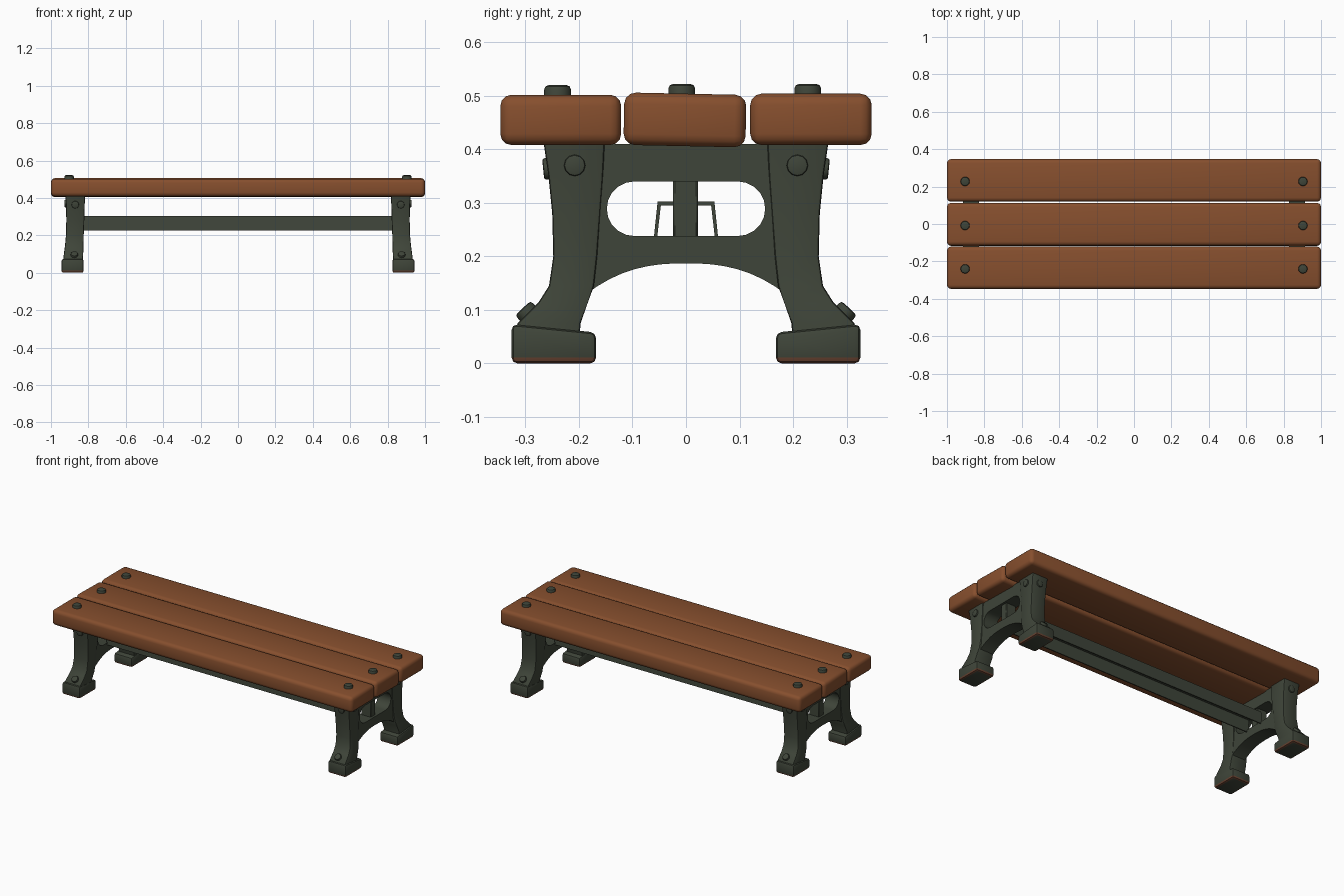
import bpy
import bmesh
import math
from mathutils import Vector, Matrix

if "Cube" in bpy.data.objects:
    bpy.data.objects.remove(bpy.data.objects["Cube"], do_unlink=True)


def material(name, rgb, rough):
    m = bpy.data.materials.new(name)
    m.use_nodes = True
    m.diffuse_color = (*rgb, 1)
    bsdf = m.node_tree.nodes["Principled BSDF"]
    bsdf.inputs["Base Color"].default_value = (*rgb, 1)
    bsdf.inputs["Roughness"].default_value = rough
    return m


WOOD = material("warm brown wood", (0.24, 0.078, 0.027), 0.7)
IRON = material("dark green iron", (0.049, 0.059, 0.041), 0.6)
RUST = material("rusty edge", (0.14, 0.055, 0.03), 0.8)


def finish(name, bm, *mats):
    bmesh.ops.recalc_face_normals(bm, faces=bm.faces)
    mesh = bpy.data.meshes.new(name)
    bm.to_mesh(mesh)
    bm.free()
    for m in mats:
        mesh.materials.append(m)
    ob = bpy.data.objects.new(name, mesh)
    bpy.context.collection.objects.link(ob)
    bpy.ops.object.select_all(action='DESELECT')
    ob.select_set(True)
    bpy.context.view_layer.objects.active = ob
    bpy.ops.object.shade_smooth_by_angle(angle=math.radians(40))
    return ob


def box_bm(lo, hi, bevel=0, segments=2):
    bm = bmesh.new()
    lo, hi = Vector(lo), Vector(hi)
    size = [abs(c) for c in hi - lo]
    bmesh.ops.create_cube(bm, size=1, matrix=Matrix.Translation((lo + hi) / 2) @ Matrix.Diagonal((*size, 1)))
    if bevel:
        bmesh.ops.bevel(bm, geom=bm.edges[:], offset=bevel, segments=segments,
                        profile=0.5, affect='EDGES')
    return bm


def bolt(name, pos, normal, radius, height):
    """Short round stud with a chamfered head, partly sunk in the surface."""
    bm = bmesh.new()
    bmesh.ops.create_cone(bm, cap_ends=True, segments=12, radius1=radius, radius2=radius, depth=height * 2)
    rim = [e for e in bm.edges if all(v.co.z > 0 for v in e.verts)]
    bmesh.ops.bevel(bm, geom=rim, offset=min(radius, height) * 0.45, segments=2, profile=0.5, affect='EDGES')
    turn = Vector(normal).to_track_quat('Z', 'Y').to_matrix().to_4x4()
    bm.transform(Matrix.Translation(pos) @ turn)
    return finish(name, bm, IRON)


# Seat planks: the middle one is tilted a little
planks = [("front", -0.347, -0.121, 0.408, 0.502, 0),
          ("middle", -0.116, 0.112, 0.406, 0.504, -1.2),
          ("back", 0.12, 0.347, 0.408, 0.504, 0)]
for name, y0, y1, z0, z1, tilt in planks:
    bm = box_bm((-1, y0, z0), (1, y1, z1), 0.021, 3)
    mid = Vector((0, (y0 + y1) / 2, (z0 + z1) / 2))
    bmesh.ops.rotate(bm, verts=bm.verts, cent=mid, matrix=Matrix.Rotation(math.radians(tilt), 3, 'X'))
    finish(name + "_plank", bm, WOOD)
    for sx, side in ((1, "left"), (-1, "right")):
        bolt(f"{name}_plank_bolt_{side}", (sx * 0.903, mid.y - 0.006, z1), (0, 0, 1), 0.025, 0.018)

# Leg stations: height, inner y, outer y, inner x, outer x
STATIONS = [(0.03, 0.2, 0.318, 0.829, 0.936), (0.075, 0.197, 0.315, 0.829, 0.934),
            (0.115, 0.183, 0.275, 0.827, 0.929), (0.145, 0.172, 0.256, 0.826, 0.925),
            (0.2, 0.166, 0.248, 0.825, 0.92), (0.28, 0.16, 0.25, 0.822, 0.918),
            (0.35, 0.155, 0.257, 0.82, 0.919), (0.412, 0.152, 0.266, 0.818, 0.922)]


def leg(name, sx, sy):
    bm = bmesh.new()
    rings = [[bm.verts.new((sx * x, sy * y, z)) for x, y in ((x0, y0), (x1, y0), (x1, y1), (x0, y1))]
             for z, y0, y1, x0, x1 in STATIONS]
    for a, b in zip(rings, rings[1:]):
        for i in range(4):
            j = (i + 1) % 4
            bm.faces.new((a[i], a[j], b[j], b[i]))
    bm.faces.new(rings[0])
    bm.faces.new(rings[-1])
    uprights = [bm.edges.get((a[i], b[i])) for a, b in zip(rings, rings[1:]) for i in range(4)]
    bmesh.ops.bevel(bm, geom=uprights, offset=0.006, segments=2, profile=0.5, affect='EDGES')
    finish(name, bm, IRON)


def foot(name, sx, sy):
    bm = box_bm((sx * 0.825, sy * 0.168, 0), (sx * 0.944, sy * 0.326, 0.066), 0.011)
    # inner side of the foot is lower than the outer side
    for v in bm.verts:
        if v.co.z > 0.04:
            v.co.z += (abs(v.co.y) - 0.25) * 0.1
    bm.normal_update()
    for f in bm.faces:
        f.material_index = int(f.calc_center_median().z < 0.014 and f.normal.z > -0.95)
    finish(name, bm, IRON, RUST)


def end_frame(name, sx):
    """Flat casting with an arched underside and a rounded slot."""
    steps = 16
    arch = []
    for i in range(steps + 1):
        y = 0.19 - 0.38 * i / steps
        arch.append((y, 0.187 - 0.047 * (abs(y) / 0.172) ** 2.5))
    outer = [(-0.19, 0.41), (0.19, 0.41)] + arch
    slot = []
    for side in (1, -1):
        for i in range(11):
            a = side * math.pi * (i / 10 - 0.5)
            slot.append((side * (0.097 + 0.051 * math.cos(a)), 0.289 + 0.051 * math.sin(a)))
    # the second end runs from top to bottom so the loop stays simple
    curve = bpy.data.curves.new(name, 'CURVE')
    curve.dimensions = '2D'
    curve.fill_mode = 'BOTH'
    curve.extrude = 0.043
    for loop in (outer, slot):
        spline = curve.splines.new('POLY')
        spline.points.add(len(loop) - 1)
        for p, (y, z) in zip(spline.points, loop):
            p.co = (y, z, 0, 1)
        spline.use_cyclic_u = True
    helper = bpy.data.objects.new(name + "_outline", curve)
    bpy.context.collection.objects.link(helper)
    bpy.context.view_layer.update()
    mesh = bpy.data.meshes.new_from_object(helper.evaluated_get(bpy.context.evaluated_depsgraph_get()))
    bpy.data.objects.remove(helper, do_unlink=True)
    bm = bmesh.new()
    bm.from_mesh(mesh)
    bmesh.ops.remove_doubles(bm, verts=bm.verts, dist=0.0002)
    # stand the outline up: outline x to y, outline y to z, thickness to x
    for v in bm.verts:
        v.co = (sx * 0.871 + v.co.z, v.co.x, v.co.y)
    for f in bm.faces:
        f.material_index = 0
    finish(name, bm, IRON)


# Two cast iron ends
for sx, side in ((1, "left"), (-1, "right")):
    end_frame(side + "_end_frame", sx)
    finish(side + "_slot_post", box_bm((sx * 0.835, -0.024, 0.23), (sx * 0.9, 0.022, 0.345), 0.003, 1), IRON)
    for sy, end in ((-1, "front"), (1, "back")):
        tag = f"{end}_{side}"
        leg(tag + "_leg", sx, sy)
        foot(tag + "_foot", sx, sy)
        bolt(tag + "_side_bolt", (sx * 0.919, sy * 0.208, 0.37), (sx, 0, 0), 0.02, 0.009)
        bolt(tag + "_upper_bolt", (sx * 0.87, sy * 0.257, 0.364), (0, sy, -0.1), 0.02, 0.01)
        bolt(tag + "_lower_bolt", (sx * 0.875, sy * 0.296, 0.094), (0, sy * 0.7, 0.75), 0.02, 0.013)

# Long stretcher: an inverted channel with open underside
outline = [(-0.061, 0.226), (-0.053, 0.303), (0.053, 0.303), (0.061, 0.226),
           (0.055, 0.226), (0.047, 0.295), (-0.047, 0.295), (-0.055, 0.226)]
bm = bmesh.new()
face = bm.faces.new([bm.verts.new((-0.835, y, z)) for y, z in outline])
side = bmesh.ops.extrude_face_region(bm, geom=[face])
bmesh.ops.translate(bm, vec=(1.67, 0, 0), verts=[g for g in side["geom"] if isinstance(g, bmesh.types.BMVert)])
finish("stretcher", bm, IRON)
